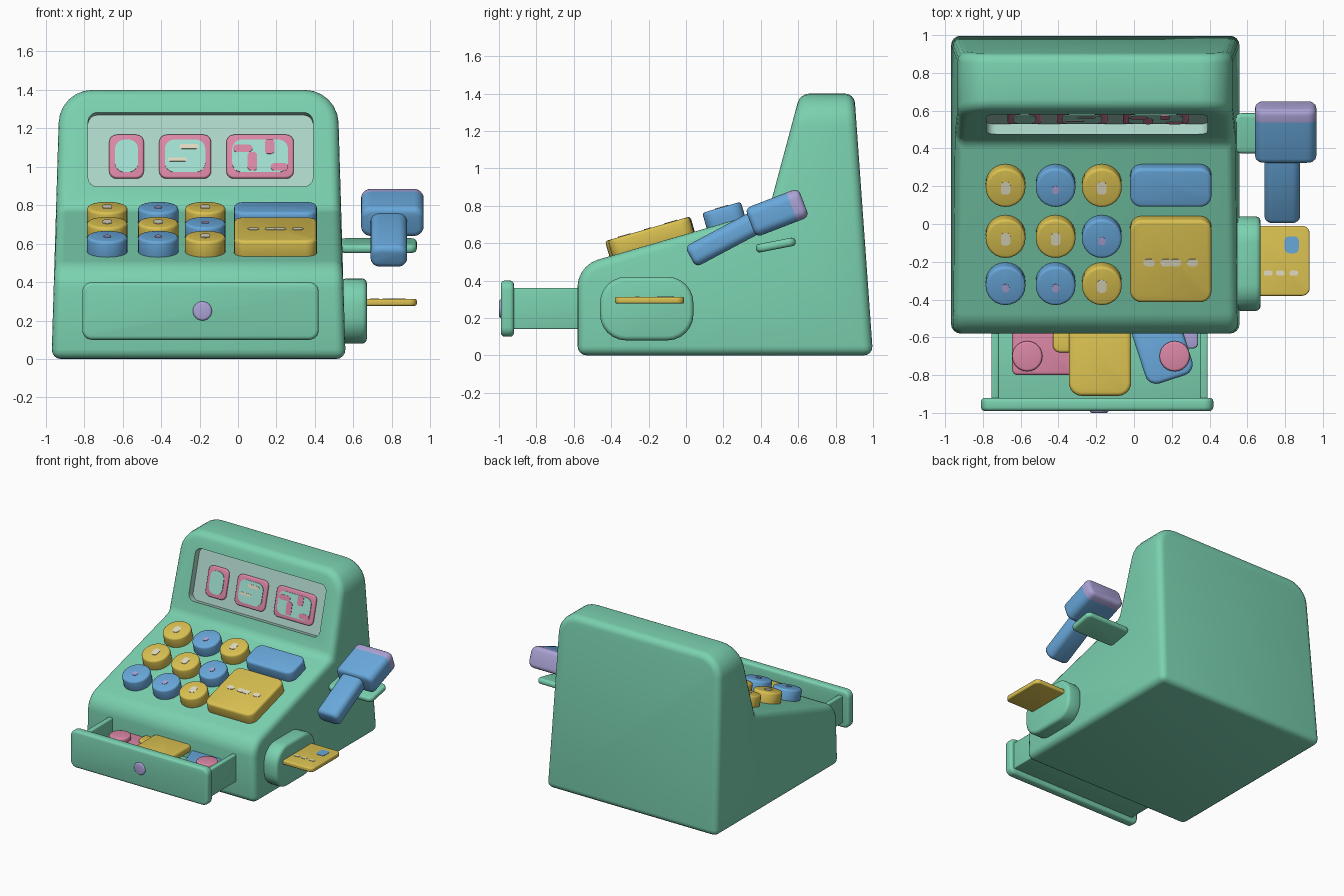
import bpy, bmesh
from math import radians, cos, sin
from mathutils import Matrix, Vector

cube = bpy.data.objects.get("Cube")
if cube:
    bpy.data.objects.remove(cube, do_unlink=True)


def material(name, *rgb):
    linear = [((c + 0.055) / 1.055) ** 2.4 for c in rgb] + [1]
    mat = bpy.data.materials.new(name)
    mat.use_nodes = True
    mat.diffuse_color = linear
    shader = next(n for n in mat.node_tree.nodes if n.type == 'BSDF_PRINCIPLED')
    shader.inputs["Base Color"].default_value = linear
    return mat


GREEN = material("mint green", 0.48, 0.82, 0.69)
PALE = material("pale grey mint", 0.68, 0.84, 0.79)
AQUA = material("light aqua", 0.63, 0.88, 0.82)
PINK = material("soft pink", 0.86, 0.53, 0.65)
BLUE = material("sky blue", 0.41, 0.66, 0.86)
YELLOW = material("mustard yellow", 0.86, 0.76, 0.32)
LILAC = material("lilac", 0.67, 0.64, 0.84)
CREAM = material("cream", 0.88, 0.86, 0.76)


def finish(name, bm, mats, frame=Matrix()):
    mesh = bpy.data.meshes.new(name)
    bmesh.ops.recalc_face_normals(bm, faces=bm.faces)
    bm.to_mesh(mesh)
    bm.free()
    mesh.transform(frame)
    for mat in mats:
        mesh.materials.append(mat)
    mesh.shade_smooth()
    mesh.set_sharp_from_angle(angle=radians(35))
    obj = bpy.data.objects.new(name, mesh)
    bpy.context.scene.collection.objects.link(obj)
    return obj


def bevel(bm, edges, offset, segments):
    bmesh.ops.bevel(bm, geom=list(edges), offset=offset, segments=segments,
                    profile=0.5, affect='EDGES', clamp_overlap=True)


def sharp(bm, limit):
    return [e for e in bm.edges if e.calc_face_angle(0) > limit]


def rounded(name, mat, centre, size, axis=2, r=0.05, rim=0.02,
            frame=Matrix(), turn=0, cap=None):
    """Box with corners rounded about one axis by r and its rims by rim."""
    bm = bmesh.new()
    bmesh.ops.create_cube(bm, size=1)
    bmesh.ops.scale(bm, vec=size, verts=bm.verts)
    if r:
        along = [e for e in bm.edges
                 if abs((e.verts[0].co - e.verts[1].co)[axis]) > size[axis] / 2]
        bevel(bm, along, r, 6)
    if rim:
        bevel(bm, sharp(bm, 1.0), rim, 3)
    mats = [mat]
    if cap:  # differently coloured end beyond a cut across y
        cap_mat, cut = cap
        bmesh.ops.bisect_plane(bm, geom=bm.verts[:] + bm.edges[:] + bm.faces[:],
                               plane_co=(0, cut, 0), plane_no=(0, 1, 0))
        mats.append(cap_mat)
        for face in bm.faces:
            face.material_index = int(face.calc_center_median().y > cut)
    place = frame @ Matrix.Translation(centre) @ Matrix.Rotation(radians(turn), 4, 'Z')
    return finish(name, bm, mats, place)


def tilted(origin, degrees):
    return Matrix.Translation(origin) @ Matrix.Rotation(radians(degrees), 4, 'X')


MID = -0.205

# Body: side profile swept across the width, narrowing slightly upward
profile = [(-0.58, 0), (-0.58, 0.48), (0.443, 0.777), (0.61, 1.4), (0.9, 1.4), (1, 0)]
bm = bmesh.new()
sides = [[bm.verts.new((MID + s * (0.765 - 0.03 * z), y, z)) for y, z in profile]
         for s in (-1, 1)]
bm.faces.new(sides[0])
bm.faces.new(sides[1][::-1])
for i in range(len(profile)):
    j = (i + 1) % len(profile)
    bm.faces.new((sides[0][i], sides[1][i], sides[1][j], sides[0][j]))
bmesh.ops.recalc_face_normals(bm, faces=bm.faces)
top_sides = [e for e in bm.edges if all(v.co.z > 1.3 for v in e.verts)
             and abs(e.verts[0].co.y - e.verts[1].co.y) > 0.1]
bevel(bm, top_sides, 0.17, 6)
nose = [e for e in bm.edges if all(v.co.y < -0.5 and v.co.z > 0.4 for v in e.verts)]
bevel(bm, nose, 0.11, 5)
bevel(bm, sharp(bm, 0.6), 0.05, 4)
body = finish("body", bm, [GREEN])

# Display window cut into the upper front
screen = tilted((-0.195, 0.527, 1.09), -15)
cutter = rounded("window_cutter", PALE, (0, 0, 0), (1.17, 0.11, 0.4), 1, 0.05, 0,
                 frame=screen)
cutter.hide_render = True
cut = body.modifiers.new("window", 'BOOLEAN')
cut.operation, cut.solver, cut.object = 'DIFFERENCE', 'EXACT', cutter
cut.material_mode = 'TRANSFER'
bpy.context.view_layer.objects.active = body
bpy.ops.object.modifier_apply(modifier=cut.name)
bpy.data.objects.remove(cutter, do_unlink=True)
body.data.set_sharp_from_angle(angle=radians(35))

# Display tiles with inset faces and painted patches (x, z, width, height)
tiles = [(-0.385, 0.18, [], PINK),
         (-0.08, 0.27, [(0.02, 0.05, 0.1, 0.025), (-0.04, -0.02, 0.1, 0.02)], CREAM),
         (0.31, 0.35, [(-0.09, 0.04, 0.1, 0.04), (-0.04, -0.03, 0.05, 0.1),
                       (0.05, 0.05, 0.05, 0.08), (0.1, -0.06, 0.09, 0.04)], PINK)]
for x, width, patches, paint in tiles:
    rounded("display_tile", PINK, (x, 0.052, -0.025), (width, 0.03, 0.235), 1, 0.04, 0.01,
            frame=screen)
    rounded("tile_face", AQUA, (x, 0.036, -0.025), (width - 0.06, 0.008, 0.175), 1, 0.05, 0,
            frame=screen)
    for px, pz, w, h in patches:
        rounded("tile_patch", paint, (x + px, 0.032, pz - 0.025), (w, 0.006, h), 1, 0.02, 0,
                frame=screen)

# Keys on the sloping console
SLOPE = 16.2
console = tilted((0, 0, 0.649), SLOPE)
TOP = 0.084


def local_y(y):
    return (y + TOP * sin(radians(SLOPE))) / cos(radians(SLOPE))


def key(name, mat, x, y, w, d, r):
    rounded(name, mat, (x, local_y(y), TOP / 2 - 0.01), (w, d, TOP + 0.02), 2, r, 0.018,
            frame=console)


def key_mark(mat, x, y, w, d):
    rounded("key_mark", mat, (x, local_y(y), TOP), (w, d, 0.006), 2, 0.02, 0, frame=console)


layout = {0.19: (YELLOW, BLUE, YELLOW), -0.08: (YELLOW, YELLOW, BLUE),
          -0.33: (BLUE, BLUE, YELLOW)}
for y, colours in layout.items():
    for x, mat in zip((-0.68, -0.415, -0.17), colours):
        key("round_key", mat, x, y, 0.21, 0.215, 0.104)
        if mat is YELLOW:
            key_mark(CREAM, x, y, 0.05, 0.07)
        else:
            key_mark(LILAC, x, y - 0.01, 0.04, 0.045)
key("wide_key", BLUE, 0.195, 0.19, 0.43, 0.215, 0.06)
key("large_key", YELLOW, 0.195, -0.2, 0.43, 0.455, 0.06)
for x in (0.08, 0.17, 0.22, 0.31):
    key_mark(CREAM, x, -0.205, 0.06, 0.04)

# Open drawer
rounded("drawer_front", GREEN, (-0.195, -0.955, 0.25), (1.23, 0.07, 0.3), 1, 0.05, 0.02)
for x in (-0.735, 0.37):
    rounded("drawer_side", GREEN, (x, -0.7, 0.25), (0.04, 0.48, 0.22), 2, 0, 0.008)
rounded("drawer_floor", GREEN, (-0.18, -0.7, 0.18), (1.12, 0.48, 0.08), 2, 0, 0.005)
rounded("drawer_knob", LILAC, (-0.185, -0.98, 0.25), (0.1, 0.04, 0.1), 1, 0.049, 0.012)

# Drawer contents
rounded("pink_note", PINK, (-0.48, -0.66, 0.25), (0.33, 0.28, 0.06), 2, 0.03, 0.015)
rounded("yellow_note", YELLOW, (-0.18, -0.72, 0.3), (0.33, 0.38, 0.06), 2, 0.07, 0.02)
rounded("yellow_stack", YELLOW, (-0.33, -0.62, 0.28), (0.2, 0.12, 0.04), 2, 0.04, 0.012)
rounded("blue_note", BLUE, (0.15, -0.66, 0.26), (0.26, 0.34, 0.06), 2, 0.06, 0.02, turn=18)
rounded("lilac_note", LILAC, (0.26, -0.6, 0.24), (0.16, 0.12, 0.06), 2, 0.03, 0.012)
for x in (-0.565, 0.215):
    rounded("coin", PINK, (x, -0.7, 0.29), (0.16, 0.16, 0.05), 2, 0.079, 0.012)

# Card reader and card
rounded("card_reader", GREEN, (0.605, -0.21, 0.25), (0.13, 0.5, 0.34), 0, 0.14, 0.025)
rounded("card", YELLOW, (0.755, -0.195, 0.295), (0.35, 0.37, 0.036), 2, 0.04, 0.01)
rounded("card_chip", BLUE, (0.835, -0.11, 0.313), (0.075, 0.09, 0.006), 2, 0.025, 0)
for x in (0.71, 0.775, 0.845):
    rounded("card_stripe", CREAM, (x, -0.26, 0.313), (0.045, 0.025, 0.006), 2, 0.008, 0)

# Scanner shelf and hand scanner
rounded("scanner_shelf", GREEN, (0, 0, 0), (0.4, 0.215, 0.045), 2, 0.04, 0.018,
        frame=tilted((0.73, 0.48, 0.59), 11))
rounded("scanner_handle", BLUE, (0, 0, 0), (0.19, 0.4, 0.125), 1, 0.045, 0.03,
        frame=tilted((0.785, 0.2, 0.62), 28))
rounded("scanner_head", BLUE, (0, 0, 0), (0.325, 0.305, 0.165), 1, 0.05, 0.03,
        frame=tilted((0.803, 0.487, 0.763), 21), cap=(LILAC, 0.085))
